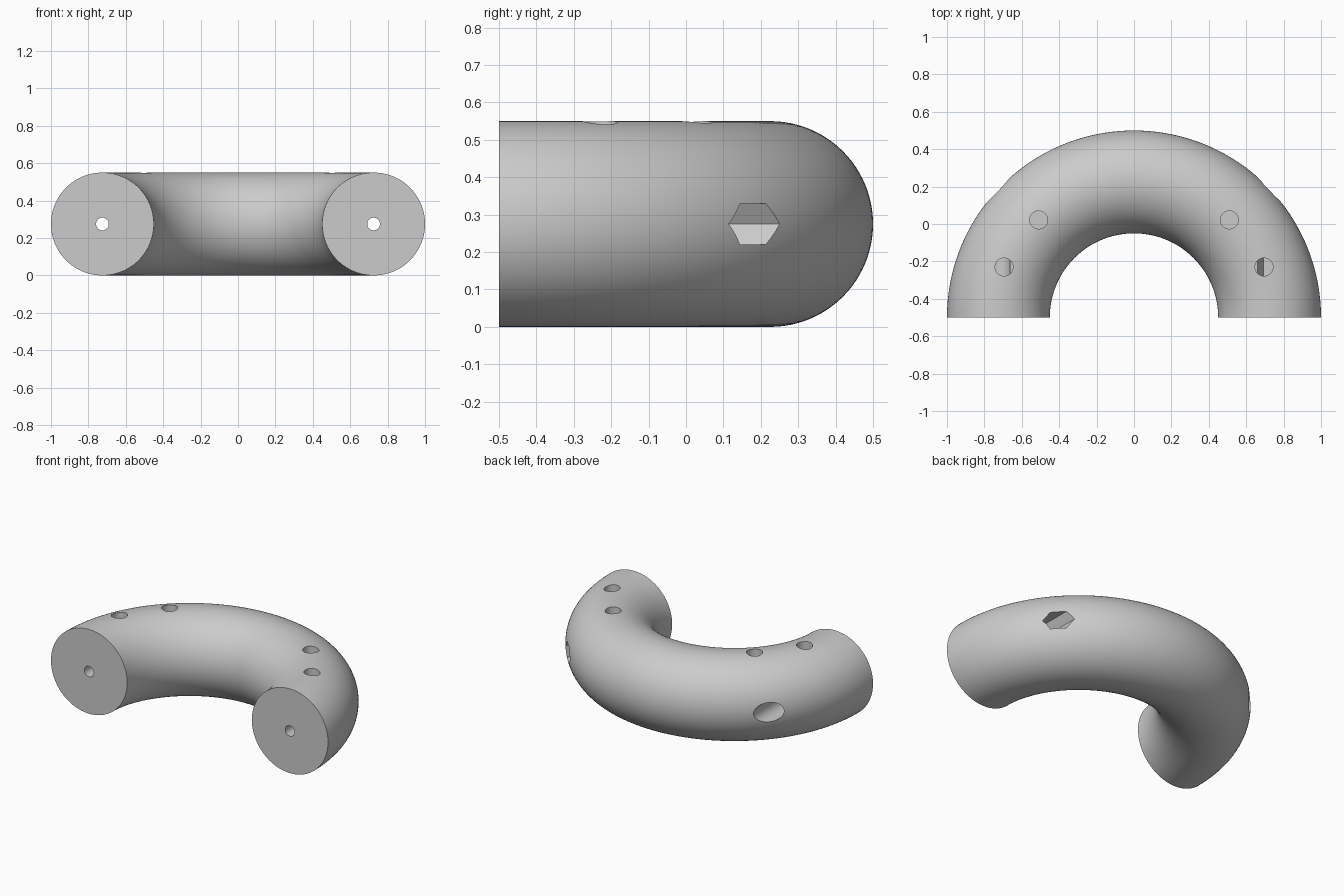
import bpy, bmesh, math
from mathutils import Matrix, Vector

if "Cube" in bpy.data.objects:
    bpy.data.objects.remove(bpy.data.objects["Cube"])

MAJOR, MINOR = 0.725, 0.275
FRONT = -0.5

grey = bpy.data.materials.new("plain_grey")
grey.use_nodes = True
colour = (0.6, 0.6, 0.6, 1)
grey.diffuse_color = colour
grey.node_tree.nodes["Principled BSDF"].inputs["Base Color"].default_value = colour


def to_object(name, bm):
    bmesh.ops.recalc_face_normals(bm, faces=bm.faces)
    mesh = bpy.data.meshes.new(name)
    bm.to_mesh(mesh)
    bm.free()
    mesh.materials.append(grey)
    obj = bpy.data.objects.new(name, mesh)
    bpy.context.collection.objects.link(obj)
    return obj


def rod(name, start, end, radius, sides):
    """Prism or cylinder between two points."""
    a, b = Vector(start), Vector(end)
    turn = (b - a).to_track_quat('Z', 'Y').to_matrix().to_4x4()
    bm = bmesh.new()
    bmesh.ops.create_cone(bm, cap_ends=True, segments=sides, radius1=radius, radius2=radius,
                          depth=(b - a).length, matrix=Matrix.Translation((a + b) / 2) @ turn)
    return to_object(name, bm)


# Half ring: a circle swept through a half turn, with flat ends
bm = bmesh.new()
place = Matrix.Translation((MAJOR, FRONT, MINOR)) @ Matrix.Rotation(math.pi / 2, 4, 'X')
bmesh.ops.create_circle(bm, cap_ends=False, segments=96, radius=MINOR, matrix=place)
bmesh.ops.spin(bm, geom=bm.verts[:] + bm.edges[:], cent=(0, FRONT, 0), axis=(0, 0, 1),
               angle=math.pi, steps=96, use_duplicate=False)
bmesh.ops.holes_fill(bm, edges=[e for e in bm.edges if e.is_boundary], sides=0)
ring = to_object("half_ring_handle", bm)

# Bolt bores, their rear recesses (hexagonal left, round right) and top sockets
cutters = []
for side, label in ((1, "left"), (-1, "right")):
    x = side * MAJOR
    cutters.append(rod(label + "_bore_cutter", (x, FRONT - 0.1, MINOR), (x, 0.1, MINOR), 0.034, 32))
    sides, radius = (6, 0.064) if side > 0 else (48, 0.063)
    recess = rod(label + "_recess_cutter", (x, -0.3, MINOR), (x, 0.5, MINOR), radius, sides)
    if side > 0:
        # Hexagon corners point sideways
        flat = max(abs(v.co.x - x) for v in recess.data.vertices) < 0.06
        if flat:
            centre = Matrix.Translation((x, 0, MINOR))
            recess.data.transform(centre @ Matrix.Rotation(math.pi / 6, 4, 'Y') @ centre.inverted())
    cutters.append(recess)
    cutters.append(rod(label + "_front_socket_cutter", (side * 0.695, -0.23, MINOR),
                       (side * 0.695, -0.23, 0.7), 0.048, 48))
    cutters.append(rod(label + "_rear_socket_cutter", (side * 0.51, 0.022, 0.4),
                       (side * 0.51, 0.022, 0.7), 0.048, 48))

# Cut everything out and bake the result
bpy.context.view_layer.objects.active = ring
ring.select_set(True)
for cutter in cutters:
    cut = ring.modifiers.new(cutter.name, 'BOOLEAN')
    cut.operation = 'DIFFERENCE'
    cut.solver = 'EXACT'
    cut.object = cutter
    bpy.ops.object.modifier_apply(modifier=cut.name)
for cutter in cutters:
    bpy.data.objects.remove(cutter)
bpy.ops.object.shade_smooth_by_angle(angle=math.radians(30))
